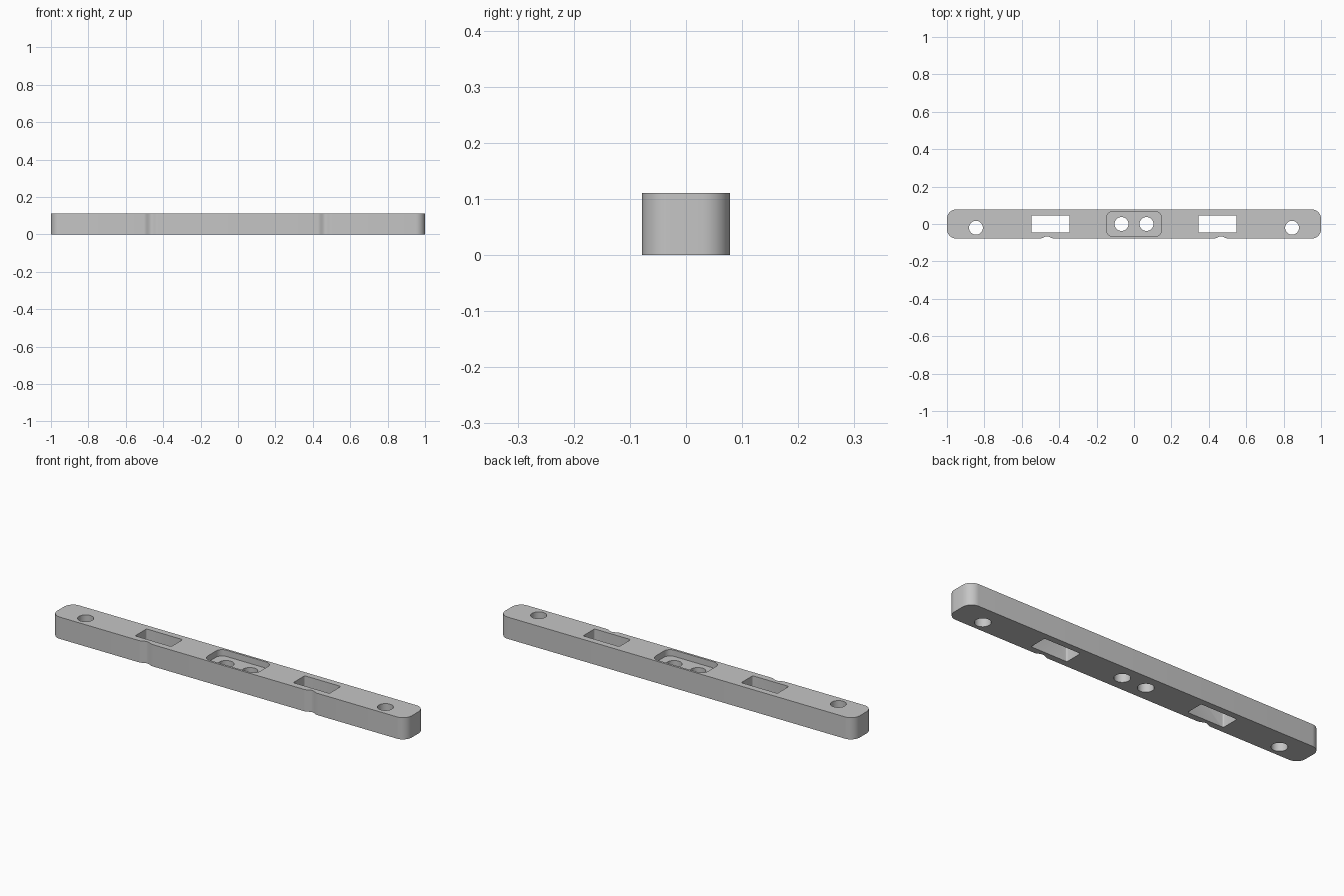
import bpy
import bmesh
from math import sin, cos, pi

if "Cube" in bpy.data.objects:
    bpy.data.objects.remove(bpy.data.objects["Cube"])

HALF_LENGTH, HALF_WIDTH, HEIGHT = 1.0, 0.078, 0.111
POCKET_DEPTH = 0.032

grey = bpy.data.materials.new("plain_grey")
grey.use_nodes = True
grey.diffuse_color = (0.56, 0.56, 0.56, 1)
grey.node_tree.nodes["Principled BSDF"].inputs["Base Color"].default_value = grey.diffuse_color


def rounded_rect(hx, hy, r, steps=8):
    """Counter-clockwise outline starting at the front left-hand corner of the plan."""
    points = []
    for i, (sx, sy) in enumerate([(-1, -1), (1, -1), (1, 1), (-1, 1)]):
        for k in range(steps + 1):
            a = pi + (i + k / steps) * pi / 2
            points.append((sx * (hx - r) + r * cos(a), sy * (hy - r) + r * sin(a)))
    return points


def circle(r, steps=40):
    return [(r * cos(2 * pi * k / steps), r * sin(2 * pi * k / steps)) for k in range(steps)]


def prism(name, outline, z0, z1, x=0.0, y=0.0):
    """Extrude a flat outline from z0 to z1."""
    bm = bmesh.new()
    face = bm.faces.new([bm.verts.new((px + x, py + y, z0)) for px, py in outline])
    top = bmesh.ops.extrude_face_region(bm, geom=[face])["geom"]
    bmesh.ops.translate(bm, vec=(0, 0, z1 - z0),
                        verts=[g for g in top if isinstance(g, bmesh.types.BMVert)])
    bmesh.ops.recalc_face_normals(bm, faces=bm.faces)
    mesh = bpy.data.meshes.new(name)
    bm.to_mesh(mesh)
    bm.free()
    mesh.materials.append(grey)
    obj = bpy.data.objects.new(name, mesh)
    bpy.context.collection.objects.link(obj)
    return obj


# Bar outline with two shallow soft grooves in the front edge
corner_steps = 8
outline = rounded_rect(HALF_LENGTH, HALF_WIDTH, 0.05, corner_steps)
grooves = []
for groove_x in (-0.465, 0.465):
    for k in range(17):
        t = k / 8 - 1
        grooves.append((groove_x + 0.038 * t, -HALF_WIDTH + 0.006 * (1 + cos(pi * t))))
outline[corner_steps + 1:corner_steps + 1] = grooves
bar = prism("bar", outline, 0, HEIGHT)

# Cutters: centre pocket, then mirrored pairs of holes and slots
low, high = -0.05, HEIGHT + 0.05
cutters = [prism("pocket_cutter", rounded_rect(0.147, 0.067, 0.035), HEIGHT - POCKET_DEPTH, high)]
for side in (-1, 1):
    cutters.append(prism("centre_hole_cutter", circle(0.037), low, high, side * 0.067))
    cutters.append(prism("slot_cutter", rounded_rect(0.102, 0.046, 0.007, 4), low, high, side * 0.446))
    cutters.append(prism("end_hole_cutter", circle(0.037), low, high, side * 0.845, -0.02))

bpy.ops.object.select_all(action="DESELECT")
bar.select_set(True)
bpy.context.view_layer.objects.active = bar
for cutter in cutters:
    cutter.hide_render = True
    cut = bar.modifiers.new(cutter.name, "BOOLEAN")
    cut.operation = "DIFFERENCE"
    cut.solver = "EXACT"
    cut.object = cutter
    bpy.ops.object.modifier_apply(modifier=cut.name)
    bpy.data.objects.remove(cutter)

bpy.ops.object.shade_smooth_by_angle()
